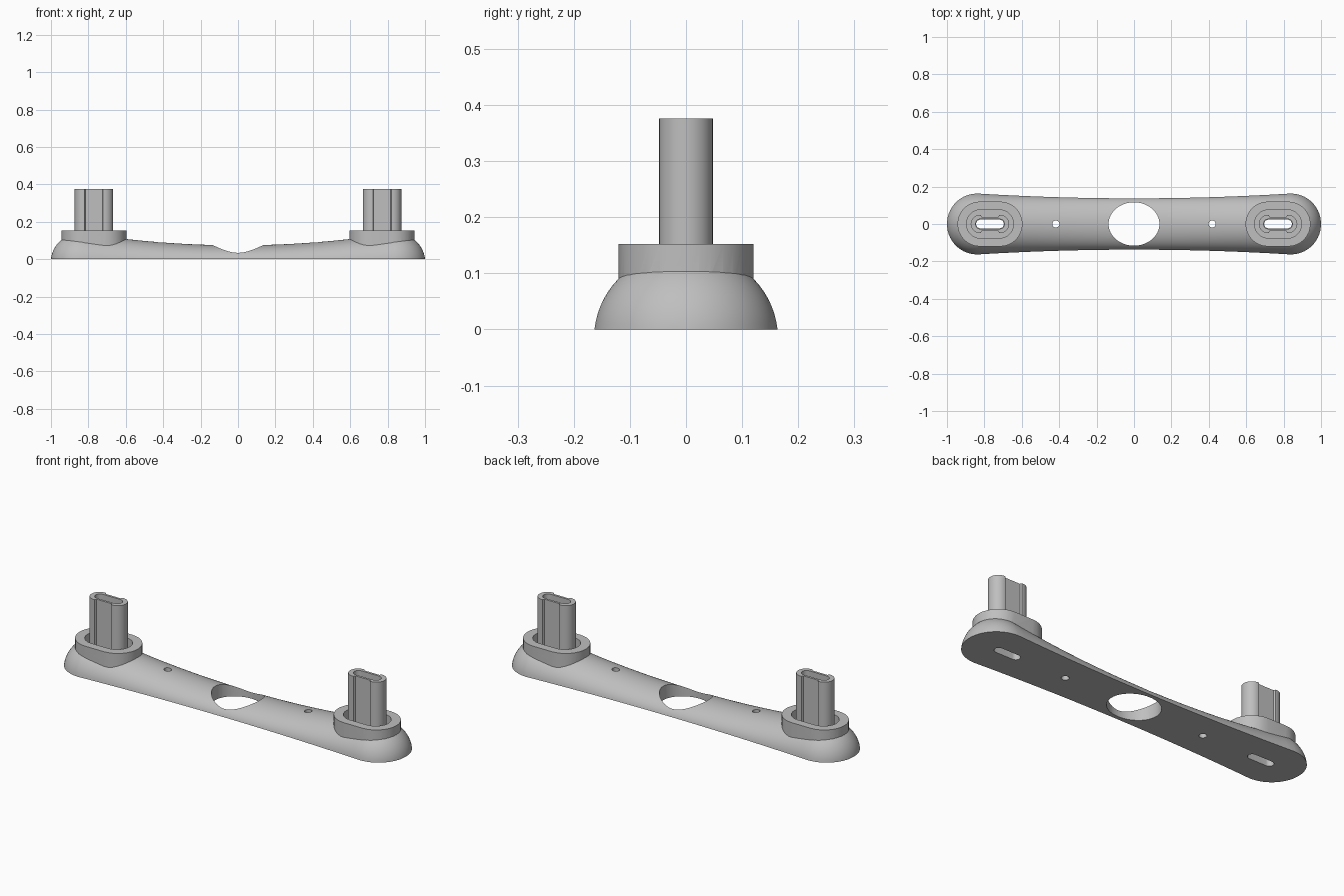
import bpy
import bmesh
from math import sin, cos, asin, pi, sqrt

cube = bpy.data.objects.get("Cube")
if cube:
    bpy.data.objects.remove(cube, do_unlink=True)

grey = bpy.data.materials.new("light_grey")
grey.use_nodes = True
colour = (0.52, 0.52, 0.52, 1)
grey.diffuse_color = colour
grey.node_tree.nodes["Principled BSDF"].inputs["Base Color"].default_value = colour

POST_X = 0.77      # centre of each post and collar
FLOOR = 0.1        # floor of the collar recess


def finish(name, bm):
    bmesh.ops.remove_doubles(bm, verts=bm.verts, dist=0.00005)
    bmesh.ops.recalc_face_normals(bm, faces=bm.faces)
    mesh = bpy.data.meshes.new(name)
    bm.to_mesh(mesh)
    bm.free()
    mesh.materials.append(grey)
    obj = bpy.data.objects.new(name, mesh)
    bpy.context.collection.objects.link(obj)
    return obj


def prism(name, outline, bottom, top):
    bm = bmesh.new()
    face = bm.faces.new([bm.verts.new((x, y, bottom)) for x, y in outline])
    result = bmesh.ops.extrude_face_region(bm, geom=[face])
    for item in result["geom"]:
        if isinstance(item, bmesh.types.BMVert):
            item.co.z = top
    return finish(name, bm)


def ellipse(cx, rx, ry, count=48):
    return [(cx + rx * cos(2 * pi * i / count), ry * sin(2 * pi * i / count))
            for i in range(count)]


def stadium(cx, half_x, half_y, steps=16):
    points = []
    for side in (1, -1):
        for i in range(steps + 1):
            a = -pi / 2 + pi * i / steps
            points.append((cx + side * (half_x - half_y + half_y * cos(a)),
                           side * half_y * sin(a)))
    return points


def combine(target, tool, operation):
    mod = target.modifiers.new(operation.lower(), "BOOLEAN")
    mod.operation = operation
    mod.solver = "EXACT"
    mod.object = tool
    bpy.context.view_layer.objects.active = target
    bpy.ops.object.modifier_apply(modifier=mod.name)
    bpy.data.objects.remove(tool, do_unlink=True)


def smooth(obj):
    bpy.ops.object.select_all(action="DESELECT")
    obj.select_set(True)
    bpy.context.view_layer.objects.active = obj
    bpy.ops.object.shade_smooth_by_angle(angle=pi / 6)


# Domed bar: lofted elliptical sections, sunk a little, with rounded ends
def make_bar():
    sink, cap_start, arc = 0.015, 0.84, 32

    def height(x):
        return 0.074 + 0.094 * x * x + sink

    def width(x):
        return 0.137 + 0.037 * x * x

    end_height = height(cap_start)
    last = asin(sink / end_height)
    stations = []
    for i in range(17):
        a = last + (pi / 2 - last) * i / 16
        x = cap_start + (1 - cap_start) * cos(a) / cos(last)
        stations.append((x, width(cap_start) * sin(a), end_height * sin(a)))
    for i in range(1, 21):
        x = cap_start * (1 - i / 20)
        stations.append((x, width(x), height(x)))
    stations += [(-x, w, h) for x, w, h in reversed(stations[:-1])]

    bm = bmesh.new()
    rows = []
    for x, w, h in stations:
        start = asin(min(1, sink / h))
        full = w / max(cos(start), 0.05) if abs(x) <= cap_start else w
        row = []
        for j in range(arc + 1):
            t = start + (pi - 2 * start) * j / arc
            row.append(bm.verts.new((x, full * cos(t), h * sin(t) - sink)))
        row[0].co.z = row[-1].co.z = 0
        rows.append(row)
    for a, b in zip(rows, rows[1:]):
        for j in range(arc + 1):
            k = (j + 1) % (arc + 1)
            bm.faces.new((a[j], a[k], b[k], b[j]))
    return finish("bar", bm)


bar = make_bar()

# Raised collars with a recess, a slot and a screw hole on each side
for side in (-1, 1):
    cx = side * POST_X
    combine(bar, prism("collar", stadium(cx, 0.174, 0.12), 0.03, 0.152), "UNION")
    combine(bar, prism("recess", stadium(cx, 0.126, 0.076), FLOOR, 0.3), "DIFFERENCE")
    combine(bar, prism("slot", stadium(cx, 0.074, 0.023), -0.1, 0.3), "DIFFERENCE")
    combine(bar, prism("screw_hole", ellipse(side * 0.418, 0.019, 0.019, 20),
                       -0.1, 0.3), "DIFFERENCE")

# Oval opening in the middle
combine(bar, prism("opening", ellipse(0, 0.136, 0.116, 64), -0.1, 0.3), "DIFFERENCE")
smooth(bar)

# Hollow posts with a shallow groove down the front and back
for side, name in ((-1, "right_post"), (1, "left_post")):
    cx = side * POST_X
    post = prism(name, stadium(cx, 0.103, 0.048), FLOOR, 0.376)
    for face in (-1, 1):
        groove = [(cx - 0.055, face * 0.06), (cx + 0.055, face * 0.06),
                  (cx + 0.045, face * 0.038), (cx - 0.045, face * 0.038)]
        combine(post, prism("groove", groove, 0, 0.5), "DIFFERENCE")
    combine(post, prism("post_slot", stadium(cx, 0.078, 0.026), 0, 0.5), "DIFFERENCE")
    smooth(post)
